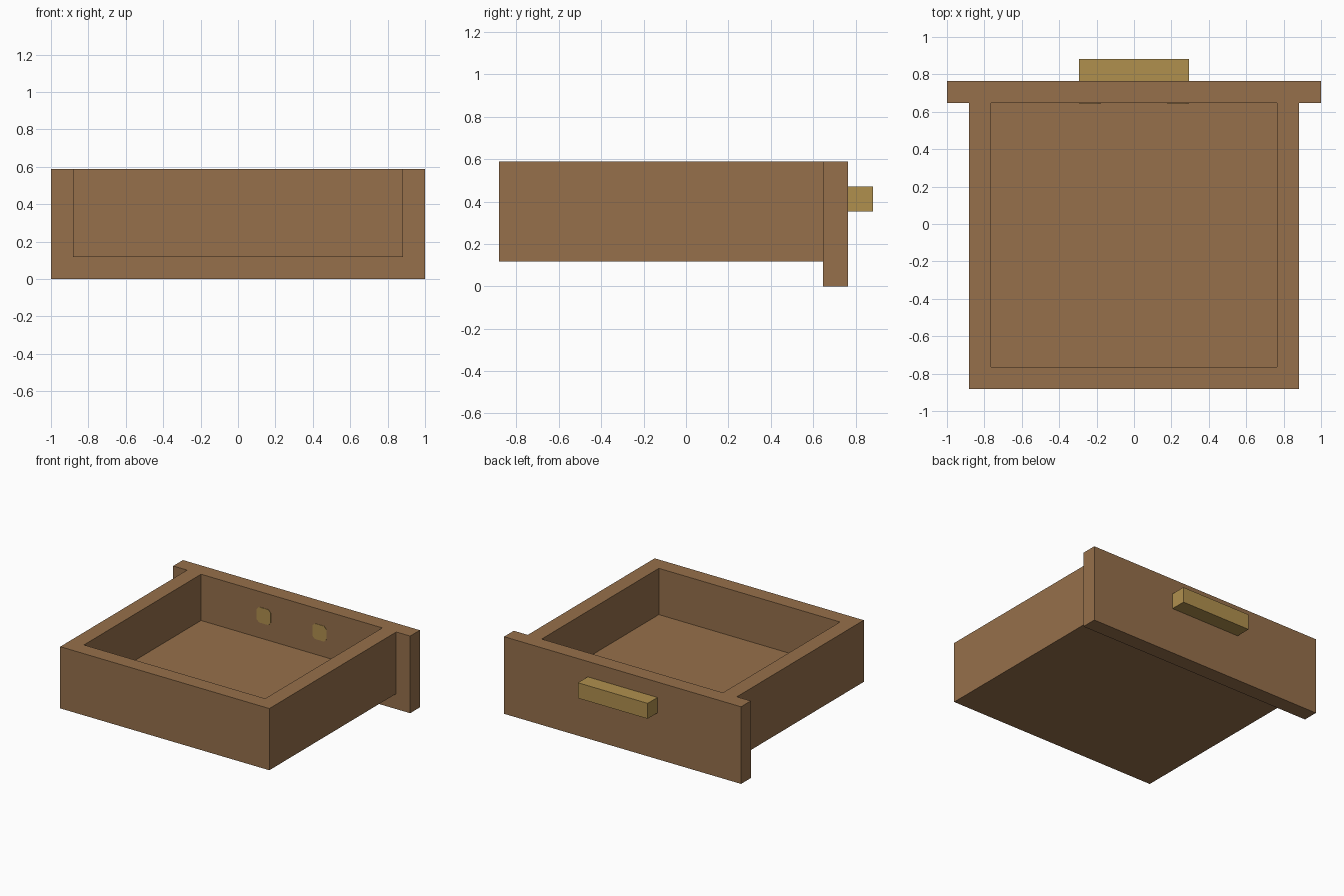
import bpy, bmesh

if "Cube" in bpy.data.objects:
    bpy.data.objects.remove(bpy.data.objects["Cube"])

U = 1 / 17  # module: every board is two units thick


def material(name, rgb):
    mat = bpy.data.materials.new(name)
    mat.diffuse_color = (*rgb, 1)
    mat.use_nodes = True
    mat.node_tree.nodes["Principled BSDF"].inputs["Base Color"].default_value = mat.diffuse_color
    return mat


wood = material("brown_wood", (0.305, 0.162, 0.07))
brass = material("brass", (0.434, 0.279, 0.076))


def box(name, lo, hi, mat):
    """Axis-aligned box between two corners given in modules."""
    bm = bmesh.new()
    bmesh.ops.create_cube(bm, size=1)
    for v in bm.verts:
        v.co = [(l if c < 0 else h) * U for c, l, h in zip(v.co, lo, hi)]
    mesh = bpy.data.meshes.new(name)
    bm.to_mesh(mesh)
    bm.free()
    mesh.materials.append(mat)
    obj = bpy.data.objects.new(name, mesh)
    bpy.context.collection.objects.link(obj)
    return obj


def combine(target, helper, operation):
    """Apply a boolean to the target and remove the helper."""
    helper.hide_render = True
    mod = target.modifiers.new(operation.lower(), 'BOOLEAN')
    mod.operation, mod.object, mod.solver = operation, helper, 'EXACT'
    bpy.context.view_layer.objects.active = target
    bpy.ops.object.modifier_apply(modifier=mod.name)
    bpy.data.objects.remove(helper)


# Drawer: tray block joined to the wider, deeper face board, then hollowed
drawer = box("drawer", (-15, -15, 2), (15, 12, 10), wood)
face_board = box("face_board", (-17, 11, 0), (17, 13, 10), wood)
combine(drawer, face_board, 'UNION')
cavity = box("cavity_cutter", (-13, -13, 4), (13, 11, 12), wood)
combine(drawer, cavity, 'DIFFERENCE')

# Merge coplanar pieces left by the booleans
bm = bmesh.new()
bm.from_mesh(drawer.data)
bmesh.ops.dissolve_limit(bm, angle_limit=0.01, verts=bm.verts, edges=bm.edges)
bm.to_mesh(drawer.data)
bm.free()

# Pull handle on the face board
box("handle", (-5, 13, 6), (5, 15, 8), brass)

# Handle fixings seen inside the tray: thin plates with clipped corners
for side, x in (("left", -4), ("right", 4)):
    plate = box(f"{side}_handle_fixing", (x - 1, 10.95, 6), (x + 1, 11, 8), brass)
    bm = bmesh.new()
    bm.from_mesh(plate.data)
    corners = [e for e in bm.edges if abs(e.verts[0].co.y - e.verts[1].co.y) > 1e-4]
    bmesh.ops.bevel(bm, geom=corners, offset=0.02, segments=1, affect='EDGES')
    bm.to_mesh(plate.data)
    bm.free()
